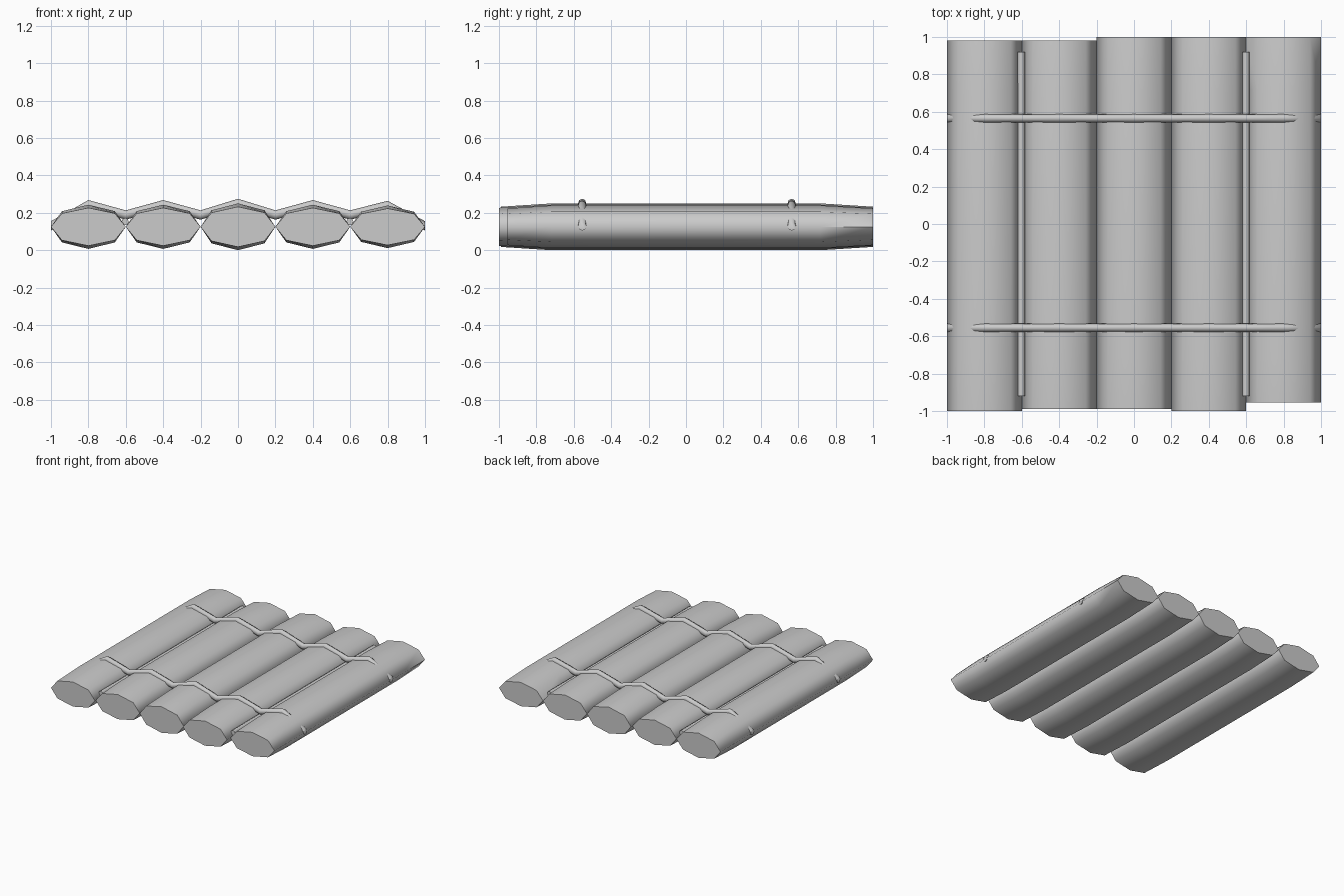
import bpy, bmesh, math

cube = bpy.data.objects.get("Cube")
if cube:
    bpy.data.objects.remove(cube)

grey = bpy.data.materials.new("plain grey")
grey.use_nodes = True
colour = (0.6, 0.6, 0.6, 1)
grey.diffuse_color = colour
grey.node_tree.nodes["Principled BSDF"].inputs["Base Color"].default_value = colour


def loft(name, along, stations, sides=8):
    """Skin elliptical rings; a station is (position, side offset, z, width radius, height radius)."""
    bm = bmesh.new()
    rings = []
    for pos, off, z, rw, rh in stations:
        ring = []
        for i in range(sides):
            a = math.tau * i / sides
            u, w = off + rw * math.cos(a), z + rh * math.sin(a)
            ring.append(bm.verts.new((pos, u, w) if along == "x" else (u, pos, w)))
        rings.append(ring)
    for r, s in zip(rings, rings[1:]):
        for i in range(sides):
            j = (i + 1) % sides
            bm.faces.new((r[i], r[j], s[j], s[i]))
    bm.faces.new(rings[0])
    bm.faces.new(rings[-1])
    bmesh.ops.recalc_face_normals(bm, faces=bm.faces)
    mesh = bpy.data.meshes.new(name)
    bm.to_mesh(mesh)
    bm.free()
    mesh.materials.append(grey)
    obj = bpy.data.objects.new(name, mesh)
    bpy.context.collection.objects.link(obj)
    bpy.ops.object.select_all(action="DESELECT")
    obj.select_set(True)
    bpy.context.view_layer.objects.active = obj
    bpy.ops.object.shade_smooth_by_angle(angle=math.radians(76))
    return obj


# Five logs, flattened slightly toward both ends: (front end, back end, half height)
LOG_Z = 0.125
logs = [(-1, 0.98, 0.118), (-0.99, 0.98, 0.118), (-0.99, 1, 0.125),
        (-1, 1, 0.118), (-0.955, 1, 0.114)]
for i, (front, back, h) in enumerate(logs):
    x = -0.8 + 0.4 * i
    rings = [(front, 0.86), (-0.72, 1), (0.72, 1), (back, 0.86)]
    loft(f"log_{i + 1}", "y", [(y, x, LOG_Z, 0.2, h * k) for y, k in rings])

# Ropes draped over the log crests and dipping into the grooves
drape = [(-1, 0.13)]
for i, (_, _, h) in enumerate(logs):
    x = -0.8 + 0.4 * i
    drape.append((x, LOG_Z + h))
    drape.append((x + 0.2, 0.188 if i < 4 else 0.13))
for name, y in (("front_rope", -0.555), ("back_rope", 0.565)):
    loft(name, "x", [(x, y, z, 0.022, 0.025) for x, z in drape])

# Thin poles lying in the outer grooves
for name, x in (("right_pole", -0.603), ("left_pole", 0.598)):
    loft(name, "y", [(y, x, 0.153, 0.019, 0.019) for y in (-0.92, 0.92)])
